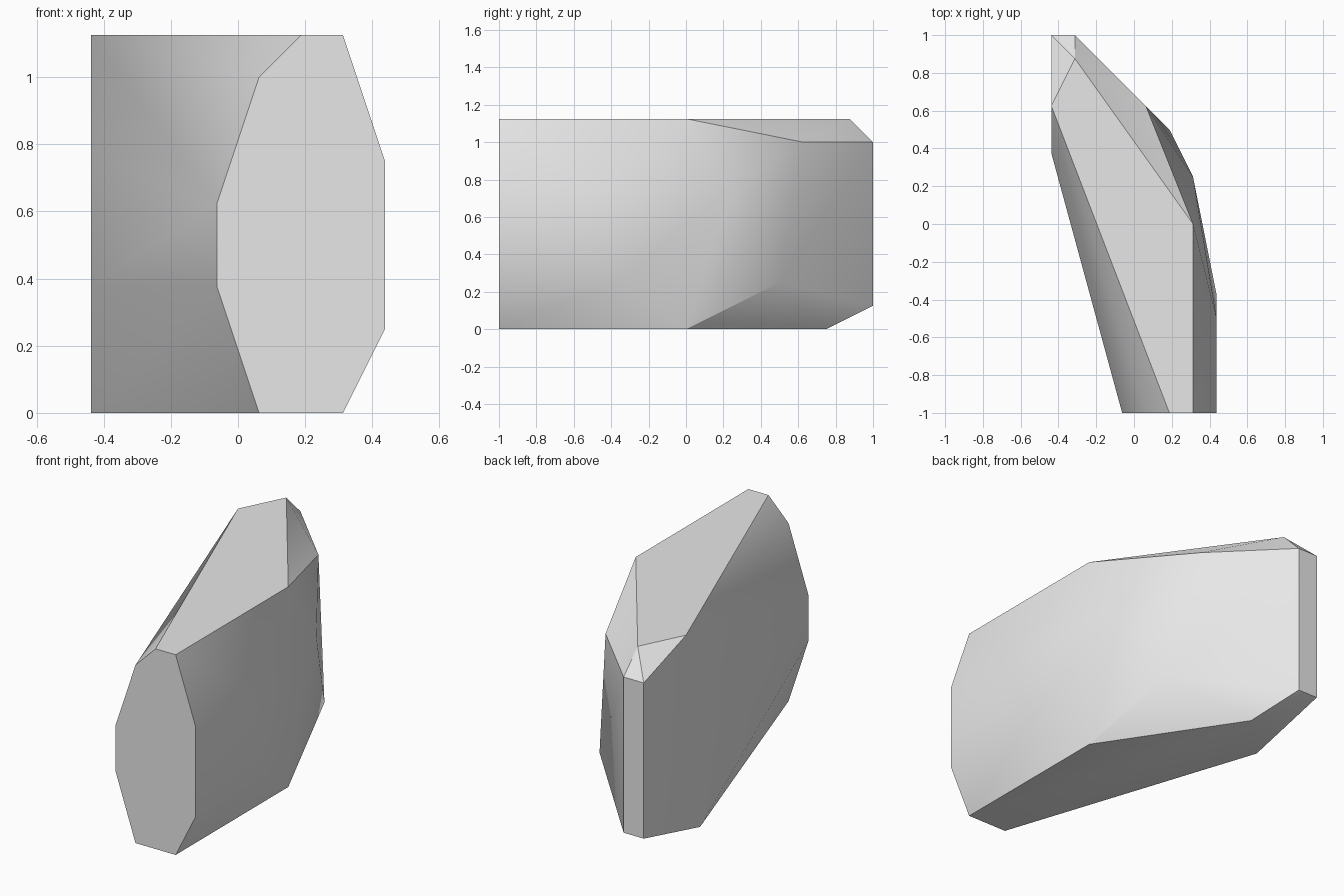
import bpy
import bmesh
import math

UNIT = 1 / 16  # every corner of the stone sits on a regular modelling grid

# Remove the default cube only
default_cube = bpy.data.objects.get("Cube")
if default_cube:
    bpy.data.objects.remove(default_cube, do_unlink=True)


def make_material(name, colour):
    material = bpy.data.materials.new(name)
    material.use_nodes = True
    material.diffuse_color = colour
    shader = next(n for n in material.node_tree.nodes if n.type == "BSDF_PRINCIPLED")
    shader.inputs["Base Color"].default_value = colour
    return material


# Cut front end: flat outline in x and z
front_outline = [(1, 0), (5, 0), (7, 4), (7, 12), (5, 18),
                 (3, 18), (1, 16), (-1, 10), (-1, 6)]
front_end = [(x, -16, z) for x, z in front_outline]

# Narrow upright back edge
back_edge = [(x, 16, z) for x in (-7, -5) for z in (2, 16)]

# Flat top and bottom outlines behind the front end
top_rim = [(x, y, 18) for x, y in ((5, 0), (-5, 14), (-7, 10))]
bottom_rim = [(x, y, 0) for x, y in ((5, 0), (-3, 12), (-7, 8))]

# Bulging corners of the curved sides
outer_side = [(7, -8, 12), (7, -6, 4), (5, 4, 12), (3, 8, 4), (1, 10, 16)]
inner_side = [(-7, 6, z) for z in (6, 12)]

corners = front_end + back_edge + top_rim + bottom_rim + outer_side + inner_side

# Wrap the corners in one faceted convex skin
bm = bmesh.new()
for corner in corners:
    bm.verts.new([value * UNIT for value in corner])
hull = bmesh.ops.convex_hull(bm, input=bm.verts[:])
loose = [v for v in bm.verts if not v.link_faces]
bmesh.ops.delete(bm, geom=loose, context="VERTS")

# Join triangles that lie in one plane, such as the front end and the top
bmesh.ops.dissolve_limit(bm, angle_limit=math.radians(0.5),
                         verts=bm.verts[:], edges=bm.edges[:])
bmesh.ops.recalc_face_normals(bm, faces=bm.faces[:])

mesh = bpy.data.meshes.new("stone_block")
bm.to_mesh(mesh)
bm.free()
mesh.materials.append(make_material("pale grey stone", (0.8, 0.8, 0.8, 1)))

stone = bpy.data.objects.new("stone_block", mesh)
bpy.context.collection.objects.link(stone)

# Soft side facets, crisp rims
bpy.ops.object.select_all(action="DESELECT")
stone.select_set(True)
bpy.context.view_layer.objects.active = stone
bpy.ops.object.shade_smooth_by_angle(angle=math.radians(30))
